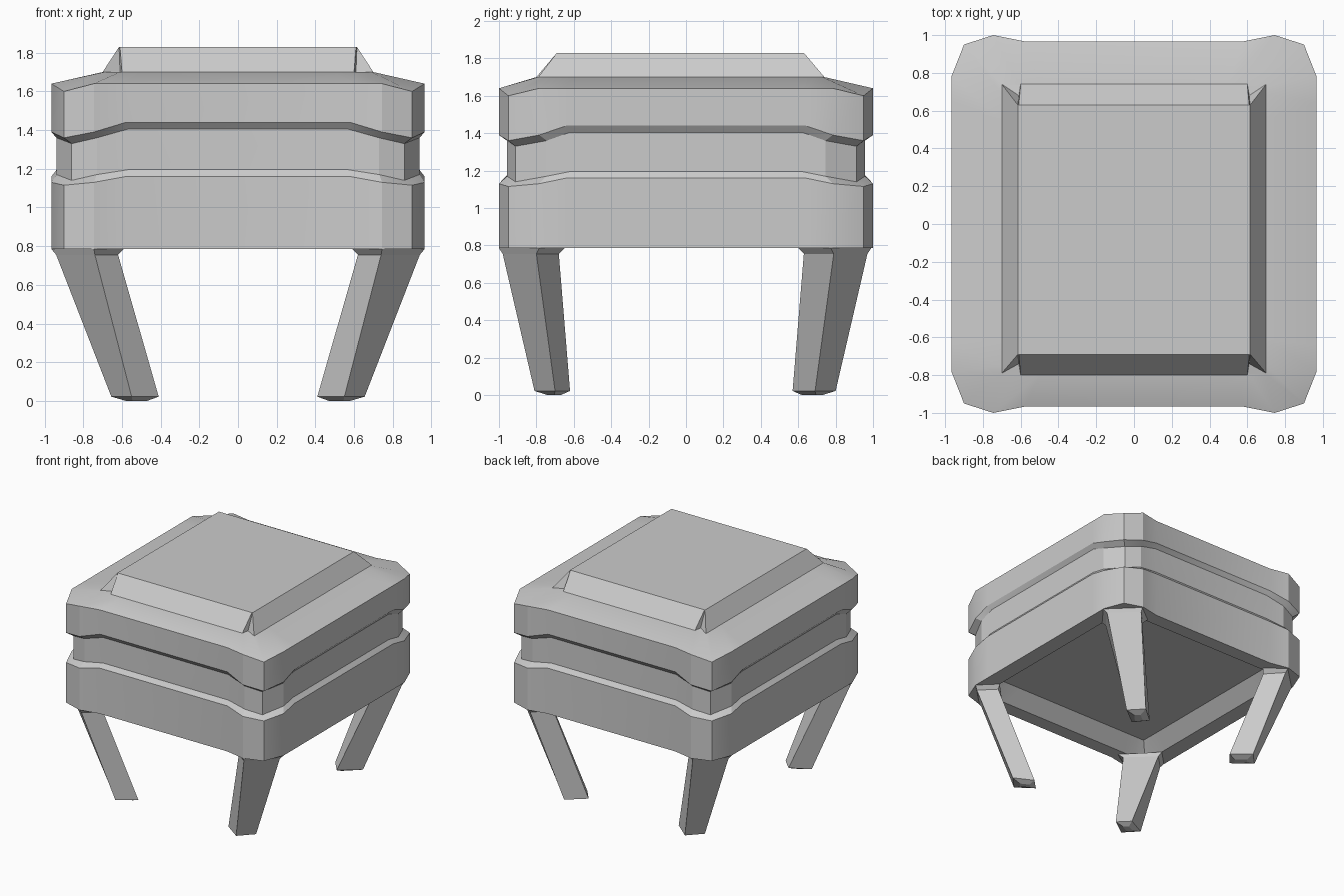
import bpy, bmesh, math

if "Cube" in bpy.data.objects:
    bpy.data.objects.remove(bpy.data.objects["Cube"])


def make_object(name, bm):
    bmesh.ops.recalc_face_normals(bm, faces=bm.faces)
    mesh = bpy.data.meshes.new(name)
    bm.to_mesh(mesh)
    bm.free()
    obj = bpy.data.objects.new(name, mesh)
    bpy.context.collection.objects.link(obj)
    return obj


def loft(name, rings, cap_start=False, cap_end=False):
    bm = bmesh.new()
    loops = [[bm.verts.new(p) for p in ring] for ring in rings]
    n = len(loops[0])
    for a, b in zip(loops, loops[1:]):
        for i in range(n):
            j = (i + 1) % n
            bm.faces.new((a[i], a[j], b[j], b[i]))
    if cap_start:
        bm.faces.new(loops[0][::-1])
    if cap_end:
        bm.faces.new(loops[-1])
    return make_object(name, bm)


def ring(quarter, z, side_drop=0.0, corner_drop=0.0, shift=0.0):
    """Mirror a quarter outline into a full loop whose corners dip."""
    drops = (0, side_drop, corner_drop, side_drop, 0)
    pts = [(x, y, z - d) for (x, y), d in zip(quarter, drops)]
    out = []
    for sx, sy in ((1, 1), (-1, 1), (-1, -1), (1, -1)):
        seq = pts if sx * sy > 0 else pts[::-1]
        out += [(sx * x, sy * y + shift, h) for x, y, h in seq]
    return out


# Quarter outlines, from the side round the corner to the front
OUTER = [(.965, .64), (.965, .785), (.90, .95), (.745, 1.0), (.58, .967)]
BAND = [(.938, .62), (.938, .745), (.86, .912), (.73, .957), (.57, .94)]
RECESS = [(.83, .60), (.83, .72), (.81, .83), (.72, .85), (.60, .85)]
FLOOR = [(.72, .55), (.72, .66), (.72, .74), (.66, .74), (.55, .74)]
CROWN = [(.70, .58), (.70, .72), (.69, .76), (.61, .77), (.50, .77)]

parts = []

# Lower frame with the recess underneath
parts.append(loft("seat_frame", [
    ring(FLOOR, .89), ring(RECESS, .785), ring(OUTER, .785),
    ring(OUTER, 1.16, .03, .045), ring(BAND, 1.195, .025, .055)], cap_start=True))

# Narrow band between frame and cushion
parts.append(loft("middle_band", [
    ring(BAND, 1.195, .025, .055), ring(BAND, 1.405, .045, .075)]))

# Upper cushion
parts.append(loft("cushion", [
    ring(BAND, 1.405, .045, .075), ring(OUTER, 1.44, .05, .08),
    ring(OUTER, 1.64, 0, .04), ring(CROWN, 1.70, 0, 0, -.03)], cap_end=True))

# Raised pad: the front and back slopes are narrower than the side slopes
pad_base = [(.70, .72), (.61, .71), (.60, .77)]
pad_top = [(.615, .66), (.615, .66), (.61, .66)]
pad_rings = []
for quarter, z in ((pad_base, 1.70), (pad_top, 1.83)):
    loop = []
    for sx, sy in ((1, 1), (-1, 1), (-1, -1), (1, -1)):
        seq = quarter if sx * sy > 0 else quarter[::-1]
        # side slopes run on past the front and back corners
        loop += [(sx * x, sy * y - .03, z) for x, y in seq]
    pad_rings.append(loop)
for i, (x, y, z) in enumerate(pad_rings[0]):
    if abs(x) == .70:
        pad_rings[0][i] = (x, .74 if y > 0 else -.79, z)
pad = loft("top_pad", pad_rings, cap_end=True)
bm = bmesh.new()
bm.from_mesh(pad.data)
bmesh.ops.remove_doubles(bm, verts=bm.verts, dist=.0001)
bm.to_mesh(pad.data)
bm.free()

for obj in parts:
    bpy.ops.object.select_all(action='DESELECT')
    obj.select_set(True)
    bpy.context.view_layer.objects.active = obj
    bpy.ops.object.shade_smooth_by_angle(angle=math.radians(22))

# Splayed, tapering legs with a flared top and a blunt foot
LEG = [
    [(.58, .705, 0), (.545, .74, 0), (.47, .70, 0), (.51, .67, 0)],
    [(.655, .70, .022), (.55, .81, .022), (.41, .71, .022), (.50, .62, .022)],
    [(.94, .80, .755), (.74, .98, .755), (.62, .87, .755), (.82, .68, .755)],
    [(.965, .785, .785), (.745, 1.0, .785), (.59, .90, .785), (.83, .65, .785)],
]
BACK_SHIFT = (-.01, -.01, -.03, -.05)
for sx, side in ((-1, "left"), (1, "right")):
    for sy, end in ((-1, "front"), (1, "back")):
        rings = [[(sx * x, sy * y + (s if sy > 0 else 0), z)
                  for (x, y, z), s in zip(r, BACK_SHIFT)] for r in LEG]
        loft(f"{end}_{side}_leg", rings, True, True)
